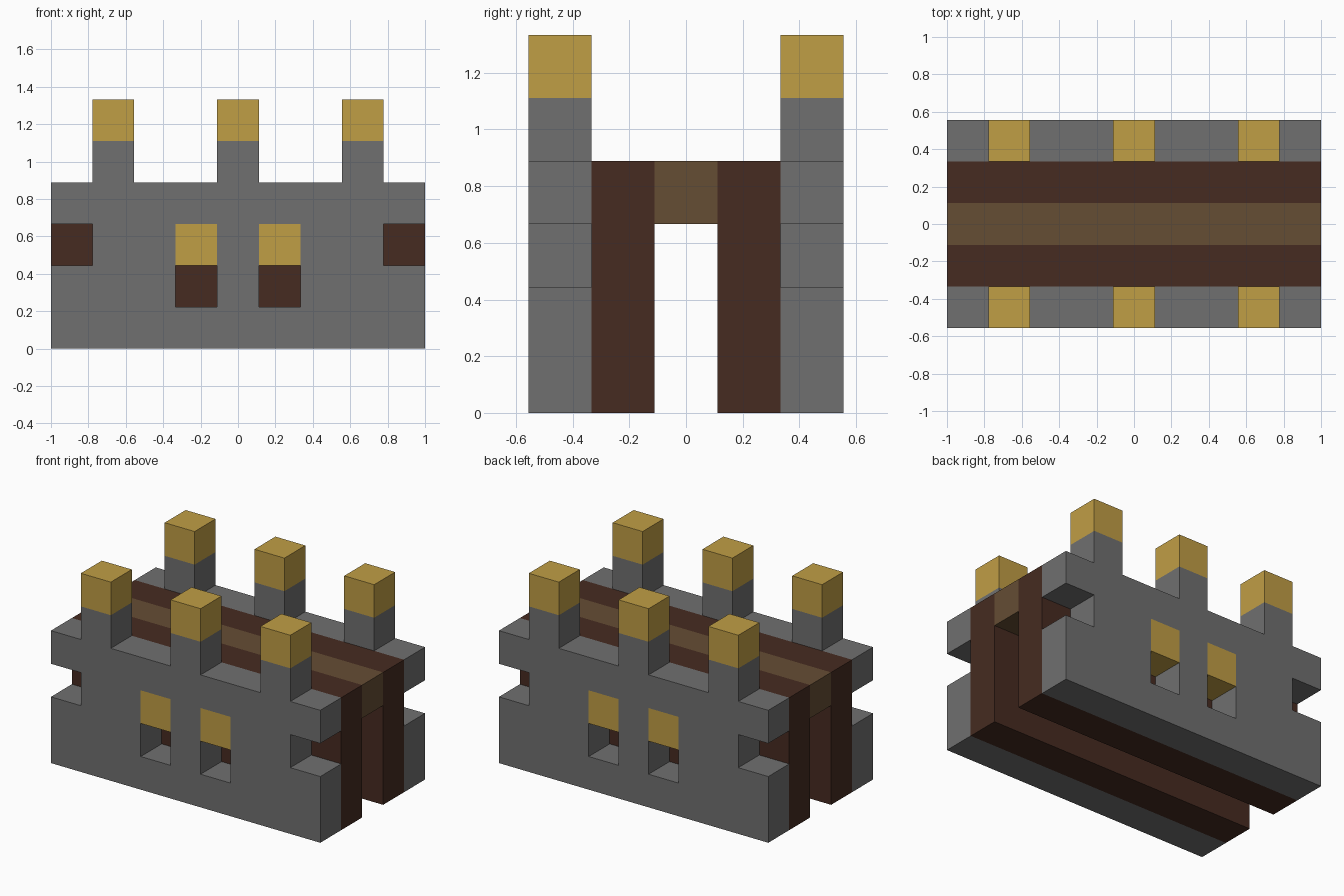
import bpy, bmesh

if "Cube" in bpy.data.objects:
    bpy.data.objects.remove(bpy.data.objects["Cube"], do_unlink=True)

U = 2 / 9  # side of one block


def material(name, color):
    m = bpy.data.materials.new(name)
    m.use_nodes = True
    m.diffuse_color = (*color, 1)
    m.node_tree.nodes["Principled BSDF"].inputs["Base Color"].default_value = (*color, 1)
    return m


STONE = material("grey stone", (0.162, 0.162, 0.162))
GOLD = material("gold", (0.527, 0.342, 0.06))
DARK = material("dark wood", (0.061, 0.024, 0.015))
LIGHT = material("light wood", (0.13, 0.075, 0.034))

# Wall elevation in blocks, top row first: S stone, C cap, W window panel
ROWS = [
    ".C..C..C.",
    ".S..S..S.",
    "SSSSSSSSS",
    ".SSWSWSS.",
    "SSS.S.SSS",
    "SSSSSSSSS",
]


def finish(bm, name, mat):
    bmesh.ops.recalc_face_normals(bm, faces=bm.faces)
    mesh = bpy.data.meshes.new(name)
    bm.to_mesh(mesh)
    bm.free()
    mesh.materials.append(mat)
    bpy.context.collection.objects.link(bpy.data.objects.new(name, mesh))


def slab(name, key, y, mat):
    """Blocks marked with key, joined into one outline and extruded one block deep."""
    bm = bmesh.new()
    for r, row in enumerate(ROWS):
        for c, mark in enumerate(row):
            if mark == key:
                x, z = c - len(row) / 2, len(ROWS) - 1 - r
                bm.faces.new([bm.verts.new(((x + i) * U, y * U, (z + k) * U))
                              for i, k in ((0, 0), (1, 0), (1, 1), (0, 1))])
    bmesh.ops.remove_doubles(bm, verts=bm.verts, dist=U / 10)
    base = bm.faces[:]
    new = bmesh.ops.extrude_face_region(bm, geom=base, use_keep_orig=True)["geom"]
    bmesh.ops.translate(bm, vec=(0, U, 0),
                        verts=[g for g in new if isinstance(g, bmesh.types.BMVert)])
    finish(bm, name, mat)


def beam(name, y, z0, z1, mat):
    """Full-length box, one block deep."""
    bm = bmesh.new()
    bmesh.ops.create_cube(bm, size=U)
    for v in bm.verts:
        v.co.x *= 9
        v.co.y += y * U
        v.co.z = (z1 if v.co.z > 0 else z0) * U
    finish(bm, name, mat)


# Matching front and back halves: outer stone wall, trim and inner wood panel
for side, y in (("front", -2), ("back", 2)):
    slab(side + "_wall", "S", y - 0.5, STONE)
    slab(side + "_merlon_caps", "C", y - 0.5, GOLD)
    slab(side + "_window_panels", "W", y - 0.5, GOLD)
    beam(side + "_inner_panel", y / 2, 0, 4, DARK)

# Ridge bridging the two inner panels
beam("roof_ridge", 0, 3, 4, LIGHT)
